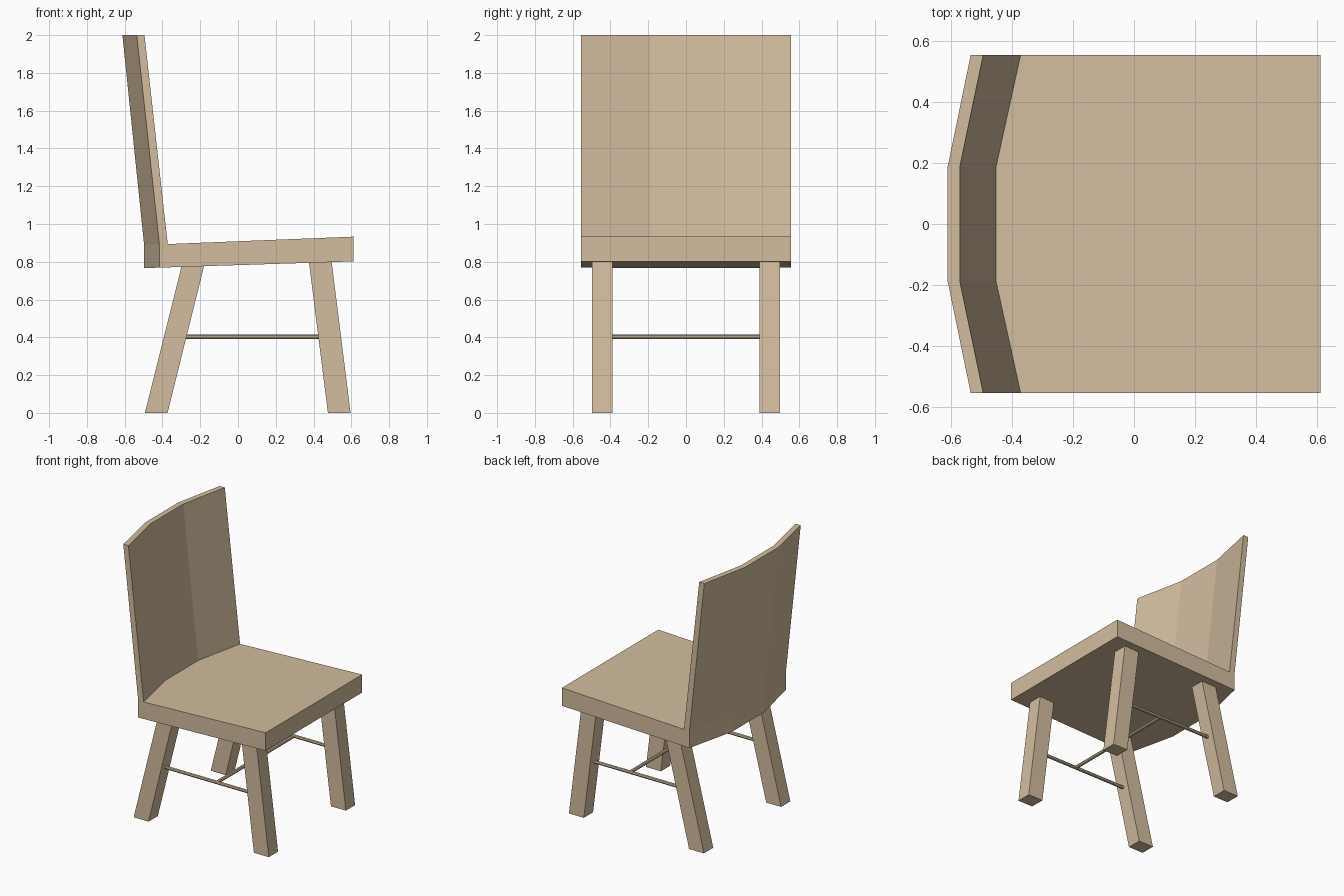
import bpy, bmesh, math
from mathutils import Vector

if "Cube" in bpy.data.objects:
    bpy.data.objects.remove(bpy.data.objects["Cube"])

wood = bpy.data.materials.new("light wood")
wood.diffuse_color = (0.65, 0.51, 0.345, 1)
wood.use_nodes = True
wood.node_tree.nodes["Principled BSDF"].inputs["Base Color"].default_value = wood.diffuse_color


def finish(name, bm):
    bmesh.ops.recalc_face_normals(bm, faces=bm.faces)
    me = bpy.data.meshes.new(name)
    bm.to_mesh(me)
    bm.free()
    me.materials.append(wood)
    ob = bpy.data.objects.new(name, me)
    bpy.context.collection.objects.link(ob)
    return ob


def loft(name, lower, upper):
    """Solid between two matching outlines."""
    bm = bmesh.new()
    a = [bm.verts.new(p) for p in lower]
    b = [bm.verts.new(p) for p in upper]
    bm.faces.new(a)
    bm.faces.new(b)
    n = len(a)
    for i in range(n):
        j = (i + 1) % n
        bm.faces.new((a[i], a[j], b[j], b[i]))
    return finish(name, bm)


def rod(name, p, q, r=0.012, sides=8):
    p, q = Vector(p), Vector(q)
    bm = bmesh.new()
    bmesh.ops.create_cone(bm, cap_ends=True, segments=sides,
                          radius1=r, radius2=r, depth=(q - p).length)
    ob = finish(name, bm)
    ob.location = (p + q) / 2
    ob.rotation_euler = (q - p).to_track_quat('Z', 'Y').to_euler()
    return ob


# Sloping seat planes
def seat_top(x):
    return 0.933 + 0.040 * (x - 0.612)


def seat_under(x):
    return 0.802 + 0.032 * (x - 0.612)


W, K = 0.555, 0.187        # half width and bend of the back
YS = (W, K, -K, -W)


def bend(side, mid):
    return list(zip((side, mid, mid, side), YS))


# Seat with faceted rear edge
outline = bend(-0.416, -0.497) + [(0.612, -W), (0.612, W)]
loft("seat", [(x, y, seat_under(x)) for x, y in outline],
     [(x, y, seat_top(x)) for x, y in outline])

# Curved, leaning backrest
base = bend(-0.416, -0.497) + bend(-0.372, -0.453)[::-1]
crest = bend(-0.536, -0.612) + bend(-0.495, -0.572)[::-1]
loft("backrest", [(x, y, seat_top(x)) for x, y in base],
     [(x, y, 2.0) for x, y in crest])

# Splayed legs: x at the floor and x under the seat
for name, floor_x, top_x in (("forward_leg", 0.476, 0.376),
                             ("rear_leg", -0.493, -0.300)):
    for side, s in (("left", -1), ("right", 1)):
        corners = [(0, 0.39), (0.12, 0.39), (0.12, 0.497), (0, 0.497)]
        loft(f"{name}_{side}",
             [(floor_x + dx, s * y, 0) for dx, y in corners],
             [(top_x + dx, s * y, seat_under(top_x + dx)) for dx, y in corners])

# Thin stretchers: one along each side, one across
for side, s in (("left", -1), ("right", 1)):
    rod(f"side_stretcher_{side}", (-0.32, s * 0.443, 0.402), (0.47, s * 0.443, 0.402))
rod("cross_stretcher", (0.14, -0.443, 0.402), (0.14, 0.443, 0.402))
